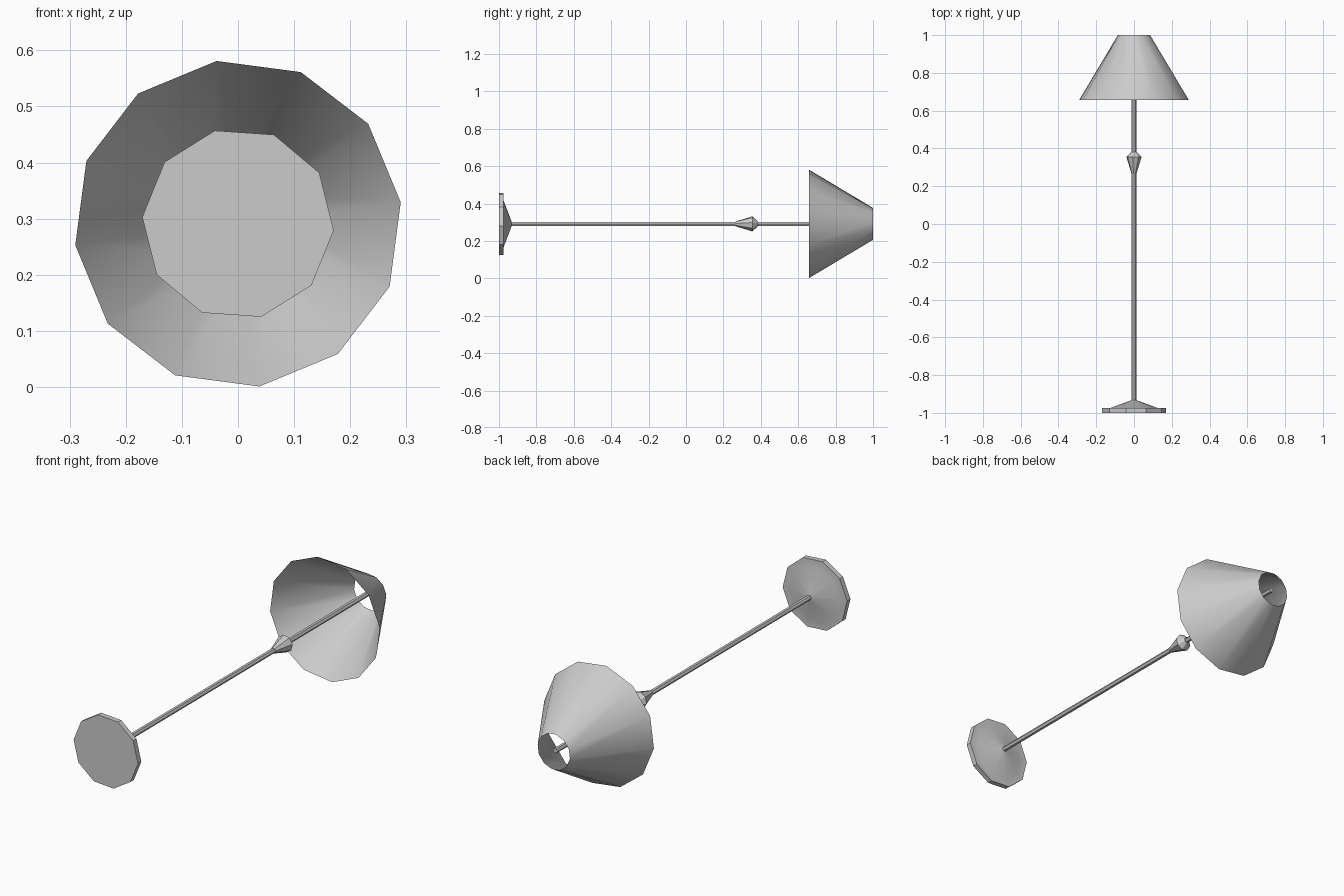
import bpy, bmesh, math

cube = bpy.data.objects.get("Cube")
if cube:
    bpy.data.objects.remove(cube, do_unlink=True)

AXIS_Z = 0.291  # height of the lamp's axis, which runs along y

grey = bpy.data.materials.new("light_grey")
grey.use_nodes = True
colour = (0.6, 0.6, 0.6, 1)
grey.diffuse_color = colour
grey.node_tree.nodes["Principled BSDF"].inputs["Base Color"].default_value = colour


def lathe(name, profile, sides, turn=0.0, capped=True):
    """Spin (y, radius) points around the lamp's axis."""
    bm = bmesh.new()
    rings = []
    for y, r in profile:
        angles = [math.radians(turn) + math.tau * k / sides for k in range(sides)]
        rings.append([bm.verts.new((r * math.cos(a), y, AXIS_Z + r * math.sin(a)))
                      for a in angles])
    for a, b in zip(rings, rings[1:]):
        for k in range(sides):
            n = (k + 1) % sides
            bm.faces.new((a[k], b[k], b[n], a[n]))
    if capped:
        bm.faces.new(rings[0])
        bm.faces.new(rings[-1][::-1])
    mesh = bpy.data.meshes.new(name)
    bm.to_mesh(mesh)
    bm.free()
    mesh.materials.append(grey)
    mesh.shade_smooth()
    mesh.set_sharp_from_angle(angle=math.radians(31))
    obj = bpy.data.objects.new(name, mesh)
    bpy.context.collection.objects.link(obj)
    return obj


# Foot: flat disc with a shallow cone rising to the pole
lathe("base", [(-1.0, 0.171), (-0.975, 0.171), (-0.975, 0.128), (-0.932, 0.012)],
      10, turn=-4)

# Slim pole running up through the shade
lathe("pole", [(-0.94, 0.012), (0.99, 0.012)], 6)

# Faceted knob on the pole
lathe("knob", [(0.265, 0.013), (0.355, 0.041), (0.382, 0.015)], 8, turn=10)

# Open, thin-walled shade
lathe("shade", [(0.657, 0.2925), (1.0, 0.086)], 12, turn=7.5, capped=False)
